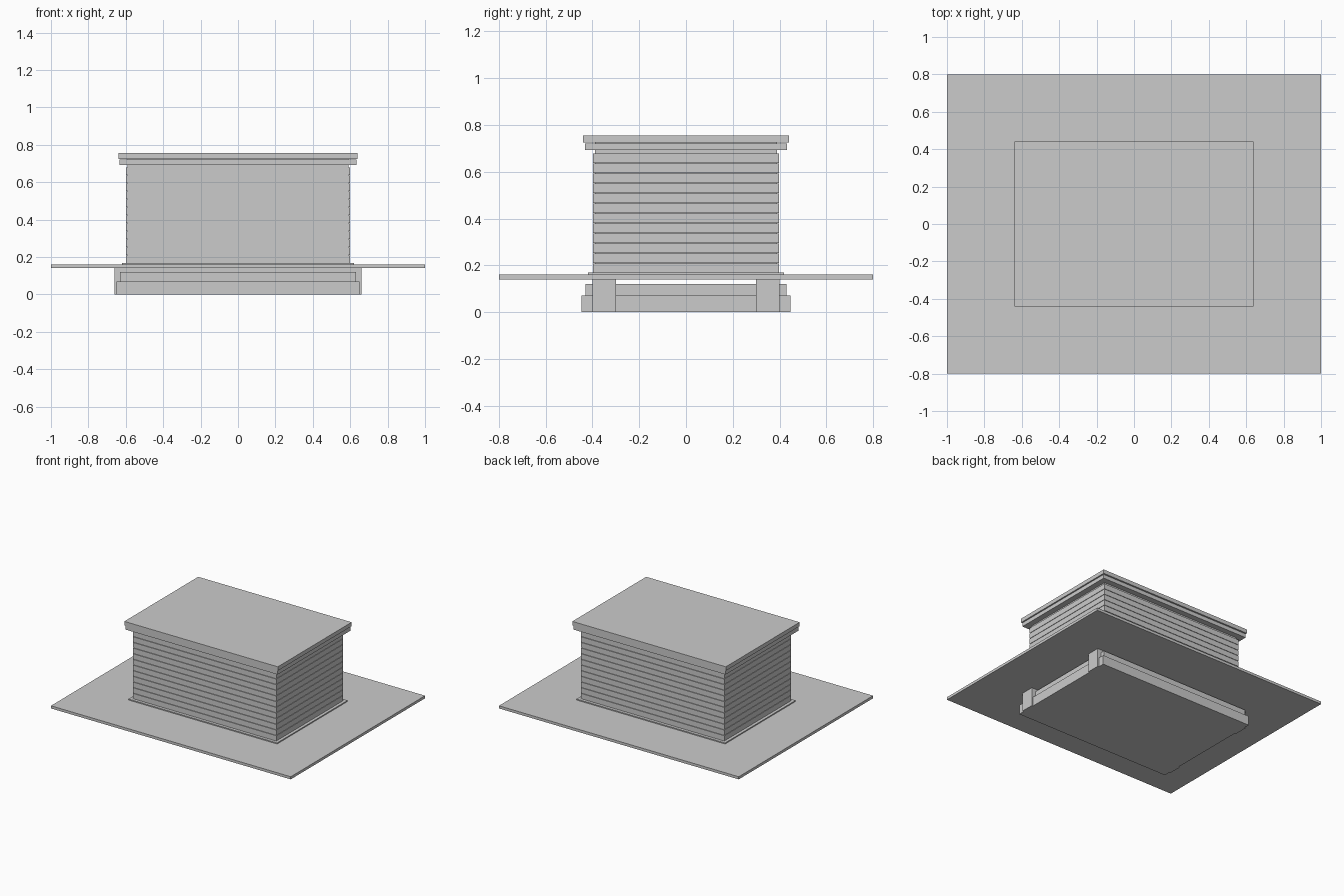
import bpy

if "Cube" in bpy.data.objects:
    bpy.data.objects.remove(bpy.data.objects["Cube"])


def box(name, hx, hy, z0, z1, y=0.0):
    """Box with half sizes hx, hy between heights z0 and z1."""
    bpy.ops.mesh.primitive_cube_add(size=1, location=(0, y, (z0 + z1) / 2))
    ob = bpy.context.object
    ob.name = name
    ob.scale = (2 * hx, 2 * hy, z1 - z0)
    bpy.ops.object.transform_apply(location=False, rotation=False, scale=True)
    return ob


# Stepped foundation
box("foundation_lower_step", 0.65, 0.447, 0.0, 0.07)
box("foundation_upper_step", 0.63, 0.43, 0.07, 0.12)

# Two support beams running left to right through the foundation
for side, label in ((-1, "front"), (1, "back")):
    box(label + "_support_beam", 0.66, 0.05, 0.0, 0.14, y=side * 0.35)

# Wide deck and the skirting strip around the walls
box("deck", 1.0, 0.8, 0.14, 0.16)
box("wall_skirting", 0.62, 0.42, 0.16, 0.168)

# Recessed wall core, visible in the gaps between boards
box("wall_core", 0.59, 0.39, 0.168, 0.74)

# Horizontal siding boards, stacked with narrow gaps
PITCH = 0.0427
COUNT = 12
siding = box("siding_boards", 0.598, 0.398, 0.168, 0.168 + PITCH - 0.003)
stack = siding.modifiers.new("stack", 'ARRAY')
stack.count = COUNT
stack.use_relative_offset = False
stack.use_constant_offset = True
stack.constant_offset_displace = (0, 0, PITCH)

# Cornice trim and flat roof slab
box("cornice_trim", 0.634, 0.433, 0.692, 0.721)
box("roof_slab", 0.64, 0.44, 0.725, 0.755)
